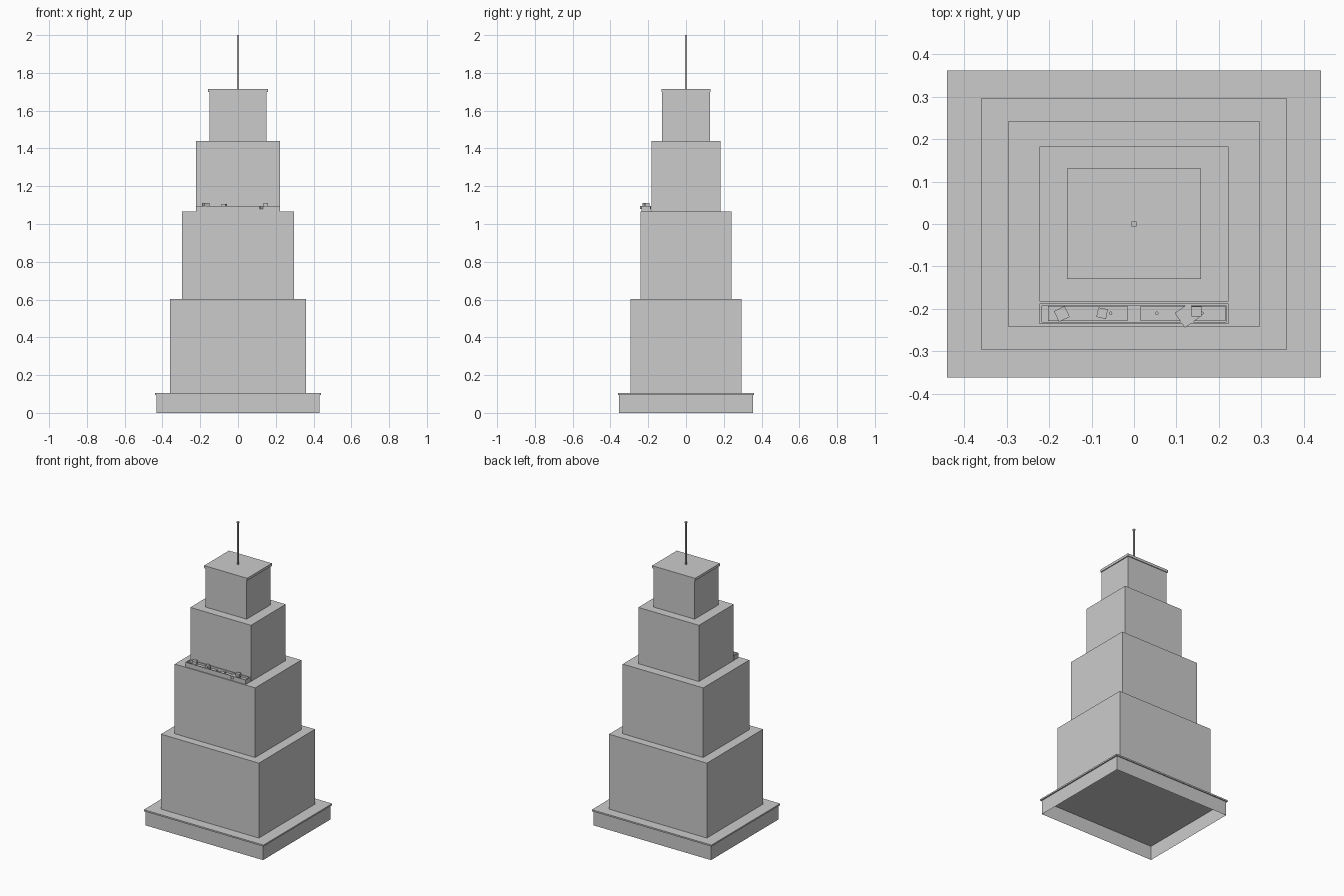
import bpy, bmesh, math
from mathutils import Matrix, Vector

if "Cube" in bpy.data.objects:
    bpy.data.objects.remove(bpy.data.objects["Cube"])

grey = bpy.data.materials.new("stone grey")
grey.diffuse_color = (0.6, 0.6, 0.6, 1)
grey.use_nodes = True
grey.node_tree.nodes["Principled BSDF"].inputs["Base Color"].default_value = grey.diffuse_color


def finish(name, bm):
    mesh = bpy.data.meshes.new(name)
    bm.to_mesh(mesh)
    bm.free()
    mesh.materials.append(grey)
    obj = bpy.data.objects.new(name, mesh)
    bpy.context.collection.objects.link(obj)
    return obj


def box(name, x, y, z, turn=0, open_bottom=False):
    """Box from (min, max) ranges, turned about its own vertical axis."""
    bm = bmesh.new()
    size = [r[1] - r[0] for r in (x, y, z)]
    mid = Vector([(r[0] + r[1]) / 2 for r in (x, y, z)])
    bmesh.ops.create_cube(bm, size=1, matrix=Matrix.Translation(mid)
                          @ Matrix.Rotation(math.radians(turn), 4, 'Z')
                          @ Matrix.Diagonal((*size, 1)))
    if open_bottom:
        bm.normal_update()
        down = [f for f in bm.faces if f.normal.z < -0.5]
        bmesh.ops.delete(bm, geom=down, context='FACES_ONLY')
    return finish(name, bm)


def post(name, x, y, z, radius):
    bm = bmesh.new()
    bmesh.ops.create_cone(bm, cap_ends=True, segments=8, radius1=radius, radius2=radius,
                          depth=z[1] - z[0],
                          matrix=Matrix.Translation((x, y, (z[0] + z[1]) / 2)))
    return finish(name, bm)


# Hollow plinth with its projecting slab
box("plinth", (-0.432, 0.432), (-0.354, 0.354), (0, 0.097), open_bottom=True)
box("plinth_slab", (-0.44, 0.44), (-0.361, 0.361), (0.095, 0.105))

# Four stepped tiers
tiers = [(0.36, 0.295, 0.1, 0.603), (0.296, 0.242, 0.603, 1.066),
         (0.223, 0.183, 1.066, 1.44), (0.152, 0.126, 1.44, 1.705)]
for i, (hx, hy, z0, z1) in enumerate(tiers):
    box(f"tier_{i + 1}", (-hx, hx), (-hy, hy), (z0, z1))

# Roof cap and mast
box("roof_cap", (-0.158, 0.158), (-0.13, 0.131), (1.698, 1.715))
box("mast", (-0.004, 0.004), (-0.004, 0.004), (1.715, 1.995))
box("mast_tip", (-0.006, 0.006), (-0.006, 0.006), (1.99, 2.0))

# Terrace tray on the front setback
X, Y = (-0.222, 0.222), (-0.236, -0.187)
box("terrace_floor", X, Y, (1.066, 1.076))
box("terrace_front_wall", X, (-0.236, -0.231), (1.066, 1.096))
box("terrace_back_wall", X, (-0.192, -0.187), (1.066, 1.096))
for side, x0 in (("left", -0.222), ("right", 0.217)):
    box(f"terrace_{side}_wall", (x0, x0 + 0.005), Y, (1.066, 1.096))
box("terrace_left_bed", (-0.202, -0.015), (-0.229, -0.193), (1.074, 1.084))
box("terrace_right_bed", (0.015, 0.216), (-0.229, -0.193), (1.074, 1.084))

# Loose crates and small posts on the terrace
crates = [(-0.17, -0.212, 0.028, 1.084, 1.11, 25), (-0.075, -0.21, 0.023, 1.084, 1.107, -12),
          (0.125, -0.215, 0.042, 1.08, 1.094, 35), (0.147, -0.206, 0.024, 1.084, 1.11, 0)]
for i, (x, y, s, z0, z1, turn) in enumerate(crates):
    box(f"crate_{i + 1}", (x - s / 2, x + s / 2), (y - s / 2, y + s / 2), (z0, z1), turn)
for i, x in enumerate((-0.055, 0.054, 0.16)):
    post(f"terrace_post_{i + 1}", x, -0.21, (1.08, 1.095), 0.004)
